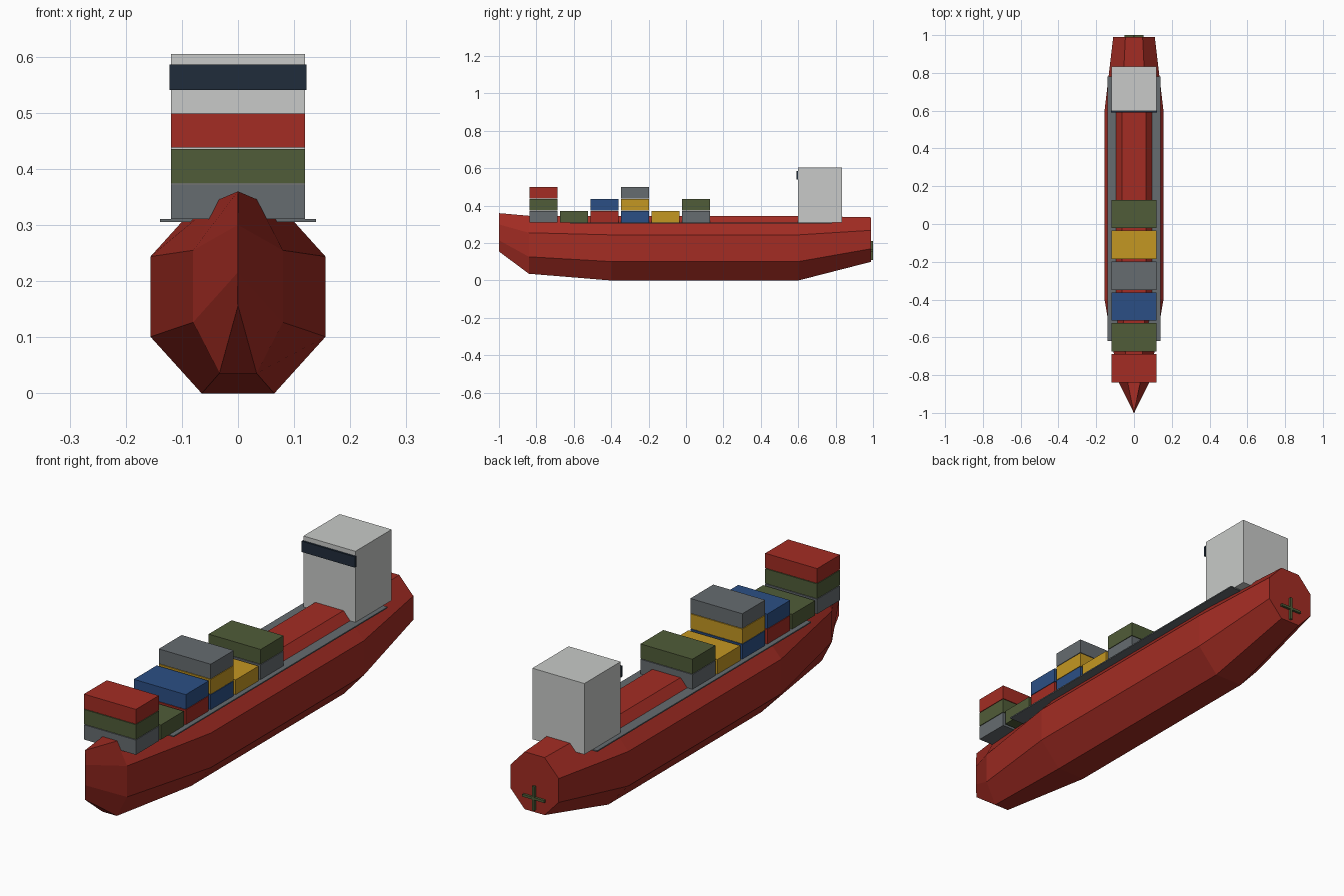
import bpy, bmesh, math

cube = bpy.data.objects.get("Cube")
if cube:
    bpy.data.objects.remove(cube, do_unlink=True)


def material(name, hex_code):
    def linear(i):
        c = int(hex_code[i:i + 2], 16) / 255
        return c / 12.92 if c < 0.04045 else ((c + 0.055) / 1.055) ** 2.4
    colour = (linear(0), linear(2), linear(4), 1)
    m = bpy.data.materials.new(name)
    m.use_nodes = True
    m.diffuse_color = colour
    m.node_tree.nodes["Principled BSDF"].inputs["Base Color"].default_value = colour
    return m


RED = material("hull red", "A32C23")
GREY = material("steel grey", "666C70")
GREEN = material("olive green", "505C38")
BLUE = material("sea blue", "2B4F85")
YELLOW = material("ochre yellow", "C49722")
WHITE = material("cabin white", "C8CAC8")
NAVY = material("window navy", "202C3B")


def finish(name, bm, mat):
    bmesh.ops.recalc_face_normals(bm, faces=bm.faces)
    mesh = bpy.data.meshes.new(name)
    bm.to_mesh(mesh)
    bm.free()
    mesh.materials.append(mat)
    obj = bpy.data.objects.new(name, mesh)
    bpy.context.collection.objects.link(obj)
    return obj


def box(name, mat, half_width, y0, y1, z0, z1):
    bm = bmesh.new()
    bmesh.ops.create_cube(bm, size=1)
    for v in bm.verts:
        v.co.x *= 2 * half_width
        v.co.y = (y0 + y1) / 2 + v.co.y * (y1 - y0)
        v.co.z = (z0 + z1) / 2 + v.co.z * (z1 - z0)
    return finish(name, bm, mat)


# Hull: octagonal sections lofted from bow to stern (y, half width, bottom, top)
stations = [(-1, 0.001, 0.155, 0.36), (-0.84, 0.08, 0.036, 0.346),
            (-0.4, 0.156, 0, 0.345), (0.6, 0.156, 0, 0.345),
            (0.99, 0.11, 0.1, 0.338)]
bm = bmesh.new()
rings = []
for y, half, low, high in stations:
    ring = []
    for i in range(8):
        a = math.radians(22.5 + 45 * i)
        r = 1 / math.cos(math.radians(22.5))
        ring.append(bm.verts.new((half * r * math.cos(a), y,
                                  (low + high) / 2 + (high - low) / 2 * r * math.sin(a))))
    rings.append(ring)
for a, b in zip(rings, rings[1:]):
    for i in range(8):
        j = (i + 1) % 8
        bm.faces.new((a[i], a[j], b[j], b[i]))
bm.faces.new(rings[0])
bm.faces.new(rings[-1])
finish("hull", bm, RED)

# Side walkways: one thin plate running through the hull
box("deck_walkway", GREY, 0.139, -0.62, 0.78, 0.306, 0.311)

# Cargo stacks, bow to stern, bottom to top
stacks = [(GREY, GREEN, RED), (GREEN,), (RED, BLUE),
          (BLUE, YELLOW, GREY), (YELLOW,), (GREY, GREEN)]
for s, stack in enumerate(stacks):
    y = -0.763 + 0.1632 * s
    for level, mat in enumerate(stack):
        z = 0.311 + 0.0635 * level
        box(f"container_{s + 1}_{level + 1}", mat, 0.119, y - 0.075, y + 0.075, z, z + 0.061)

# Bridge tower with its window band
box("bridge_tower", WHITE, 0.119, 0.598, 0.835, 0.311, 0.605)
box("bridge_windows", NAVY, 0.122, 0.59, 0.6, 0.541, 0.586)

# Propeller cross on the stern
box("propeller_blade_upright", GREEN, 0.005, 0.985, 1, 0.11, 0.21)
box("propeller_blade_level", GREEN, 0.05, 0.985, 1, 0.155, 0.165)
